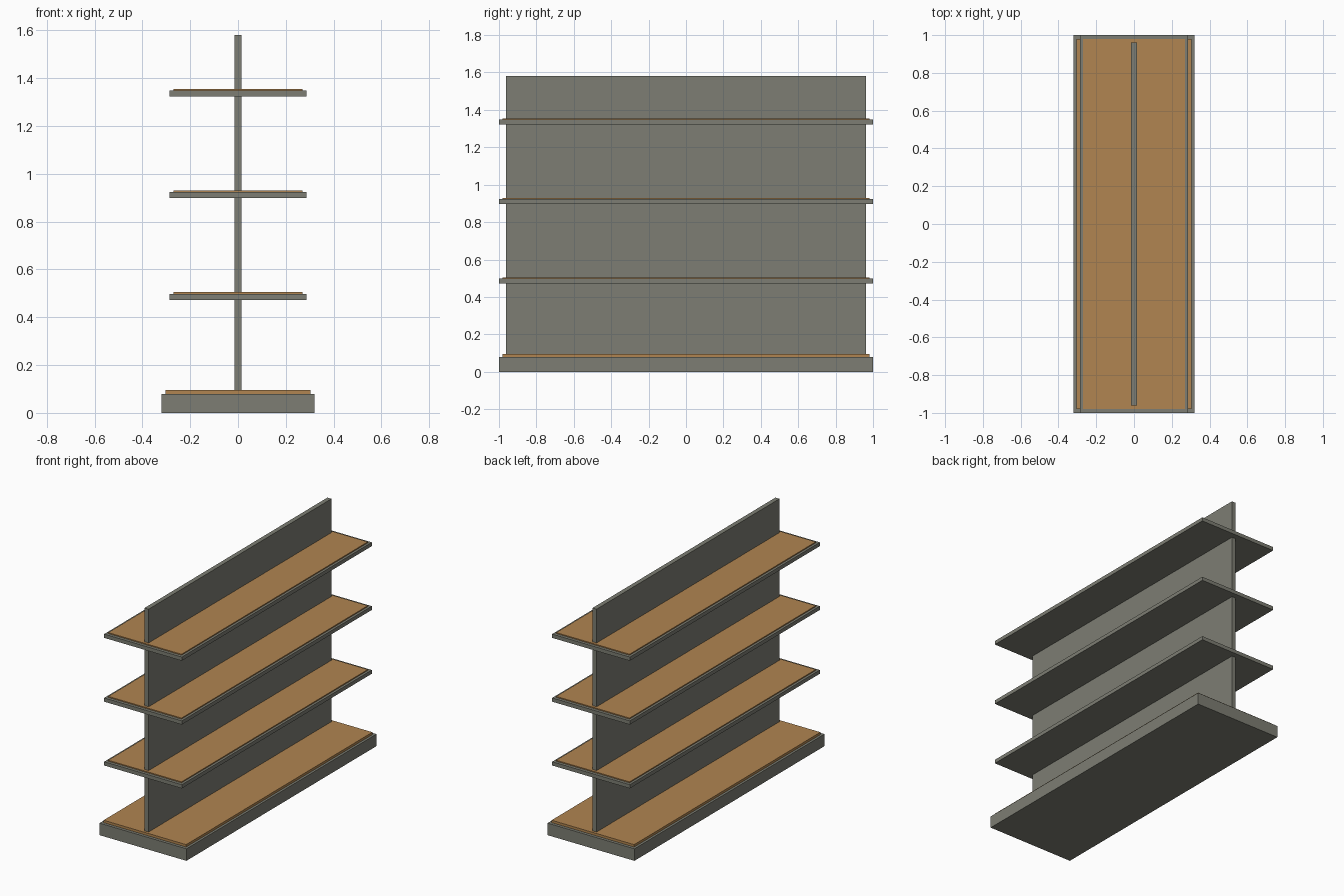
import bpy

if "Cube" in bpy.data.objects:
    bpy.data.objects.remove(bpy.data.objects["Cube"])


def material(name, rgb):
    m = bpy.data.materials.new(name)
    m.diffuse_color = (*rgb, 1)
    m.use_nodes = True
    m.node_tree.nodes["Principled BSDF"].inputs["Base Color"].default_value = m.diffuse_color
    return m


grey = material("grey metal", (0.205, 0.207, 0.172))
wood = material("tan wood", (0.44, 0.235, 0.082))


def box(name, half_x, half_y, z0, z1, mat):
    bpy.ops.mesh.primitive_cube_add(size=1, location=(0, 0, (z0 + z1) / 2))
    o = bpy.context.object
    o.name = name
    o.scale = (2 * half_x, 2 * half_y, z1 - z0)
    bpy.ops.object.transform_apply(location=False, rotation=False, scale=True)
    o.data.materials.append(mat)
    return o


# Plinth with its wooden deck
box("base", 0.32, 1.0, 0, 0.08, grey)
box("base_deck", 0.304, 0.98, 0.08, 0.096, wood)

# Central upright panel
box("back_panel", 0.015, 0.962, 0.08, 1.58, grey)

# Three double-sided shelves, each with a thin inset wooden top
for i in range(3):
    z = 0.473 + 0.425 * i
    box(f"shelf_{i + 1}", 0.286, 1.0, z, z + 0.025, grey)
    box(f"shelf_top_{i + 1}", 0.27, 0.98, z + 0.025, z + 0.032, wood)
